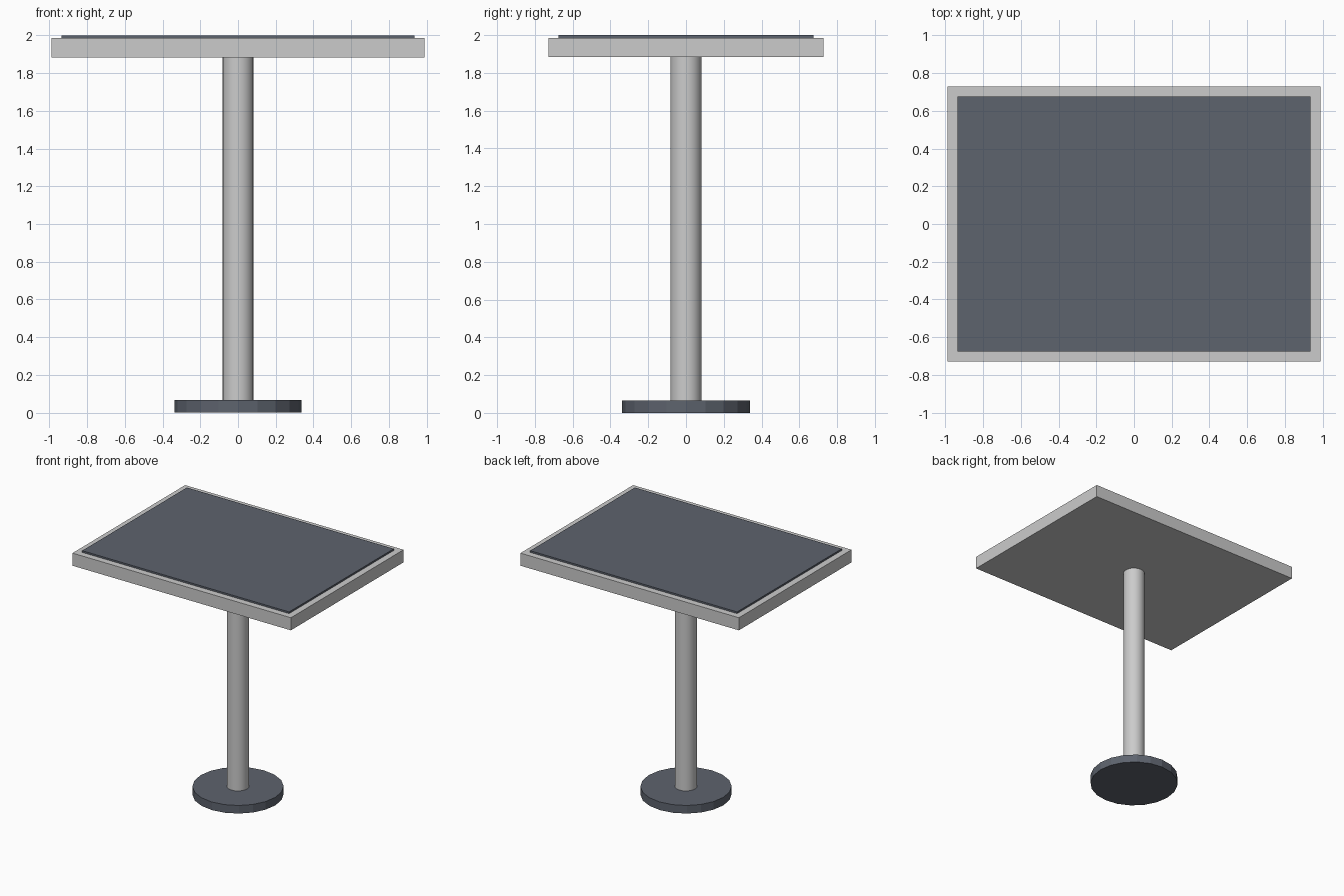
import bpy

if "Cube" in bpy.data.objects:
    bpy.data.objects.remove(bpy.data.objects["Cube"])

dark = bpy.data.materials.new("dark_grey")
dark.diffuse_color = (0.11, 0.125, 0.155, 1)
dark.use_nodes = True
dark.node_tree.nodes["Principled BSDF"].inputs["Base Color"].default_value = dark.diffuse_color


def finish(name, mat):
    obj = bpy.context.object
    obj.name = name
    if mat:
        obj.data.materials.append(mat)
    return obj


def disc(name, radius, z0, z1, sides, mat=None):
    bpy.ops.mesh.primitive_cylinder_add(
        vertices=sides, radius=radius, depth=z1 - z0, location=(0, 0, (z0 + z1) / 2))
    return finish(name, mat)


def slab(name, width, depth, z0, z1, mat=None):
    bpy.ops.mesh.primitive_cube_add(size=1, location=(0, 0, (z0 + z1) / 2))
    bpy.context.object.scale = (width, depth, z1 - z0)
    bpy.ops.object.transform_apply(location=False, rotation=False, scale=True)
    return finish(name, mat)


# Round foot and column
disc("base", 0.338, 0.0, 0.066, 20, dark)
disc("column", 0.083, 0.066, 1.883, 20)
bpy.ops.object.shade_smooth_by_angle()

# Table top with raised inlay
slab("table_top", 1.976, 1.456, 1.883, 1.986)
slab("top_inlay", 1.872, 1.352, 1.986, 2.0, dark)
